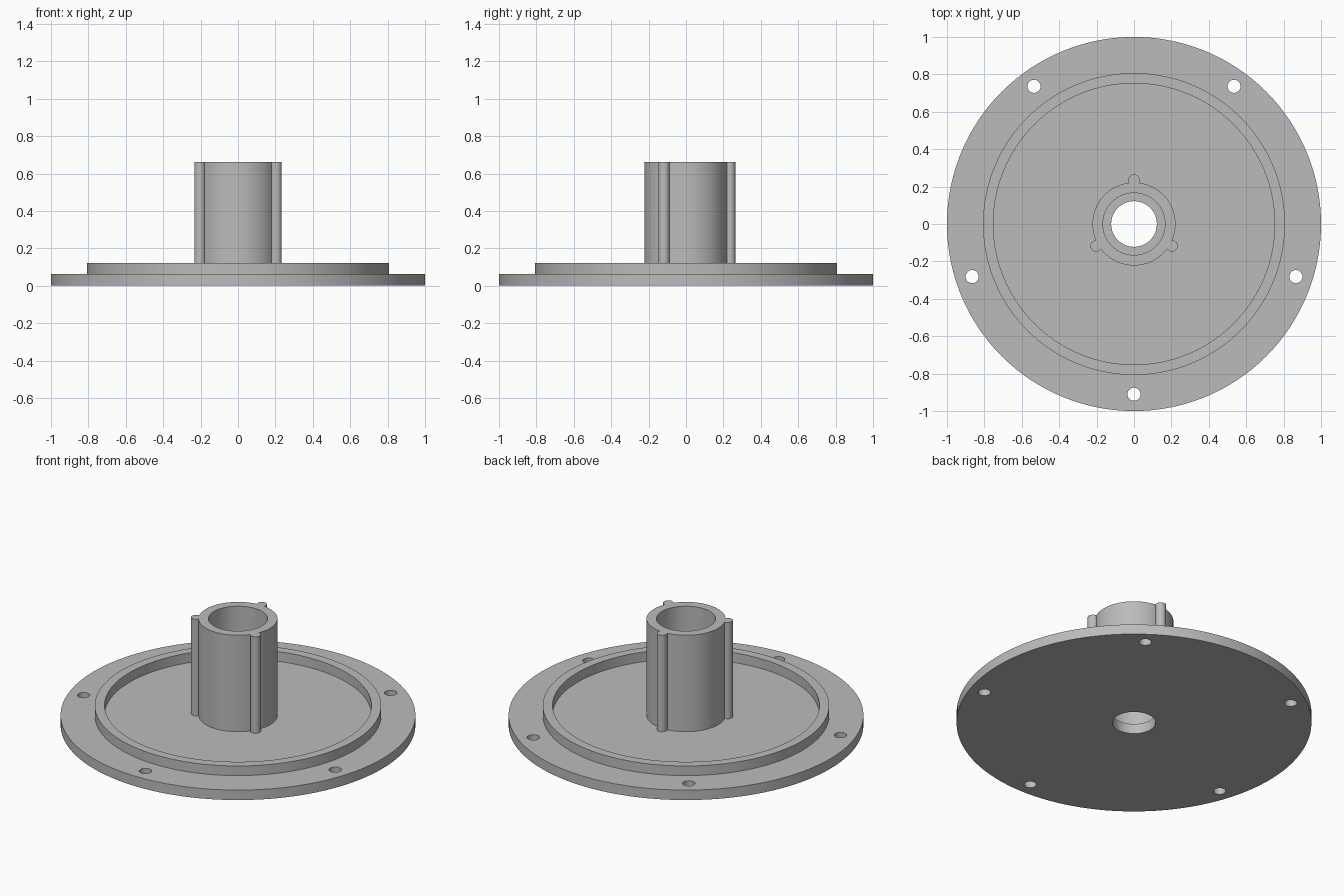
import bpy
import bmesh
from math import sin, cos, pi, radians, acos, atan2

cube = bpy.data.objects.get("Cube")
if cube:
    bpy.data.objects.remove(cube, do_unlink=True)

# Single grey material
grey = bpy.data.materials.new("plain grey")
grey.use_nodes = True
color = (0.5, 0.5, 0.5, 1)
grey.diffuse_color = color
grey.node_tree.nodes["Principled BSDF"].inputs["Base Color"].default_value = color


def arc(radius, start, end, count, cx=0, cy=0):
    step = (end - start) / count
    return [(cx + radius * cos(start + i * step), cy + radius * sin(start + i * step))
            for i in range(count)]


def circle(radius, count=128, cx=0, cy=0):
    return arc(radius, 0, 2 * pi, count, cx, cy)


def plate(name, loops, bottom, top):
    """Fill nested outlines (outer edge plus holes) and extrude them upward."""
    bm = bmesh.new()
    edges = []
    for loop in loops:
        verts = [bm.verts.new((x, y, bottom)) for x, y in loop]
        edges += [bm.edges.new((v, verts[i - 1])) for i, v in enumerate(verts)]
    bmesh.ops.triangle_fill(bm, edges=edges, use_beauty=True)
    result = bmesh.ops.extrude_face_region(bm, geom=bm.faces[:], use_keep_orig=True)
    raised = [g for g in result["geom"] if isinstance(g, bmesh.types.BMVert)]
    bmesh.ops.translate(bm, verts=raised, vec=(0, 0, top - bottom))
    bmesh.ops.recalc_face_normals(bm, faces=bm.faces[:])
    mesh = bpy.data.meshes.new(name)
    bm.to_mesh(mesh)
    bm.free()
    mesh.materials.append(grey)
    obj = bpy.data.objects.new(name, mesh)
    bpy.context.collection.objects.link(obj)
    bpy.ops.object.select_all(action="DESELECT")
    obj.select_set(True)
    bpy.context.view_layer.objects.active = obj
    bpy.ops.object.shade_smooth_by_angle(angle=radians(30))
    return obj


FLOOR, LIP, TOP = 0.062, 0.122, 0.662

# Flange disc with five bolt holes and a central bore
bolt_holes = []
for i in range(5):
    a = radians(-90 + 72 * i)
    bolt_holes.append(circle(0.035, 32, 0.91 * cos(a), 0.91 * sin(a)))
plate("flange", [circle(1), circle(0.122, 64)] + bolt_holes, 0, FLOOR)

# Raised locating ring
plate("locating_ring", [circle(0.807), circle(0.752)], FLOOR, LIP)

# Hub tube whose outline carries three rounded ribs
hub, rib, offset = 0.222, 0.03, 0.235
meet = acos((hub ** 2 + offset ** 2 - rib ** 2) / (2 * hub * offset))
swing = atan2(hub * sin(meet), hub * cos(meet) - offset)
outline = []
for i in range(3):
    a = radians(90 + 120 * i)
    outline += arc(rib, a - swing, a + swing, 20, offset * cos(a), offset * sin(a))
    outline += arc(hub, a + meet, a + 2 * pi / 3 - meet, 32)
plate("ribbed_hub", [outline, circle(0.166, 96)], FLOOR, TOP)
